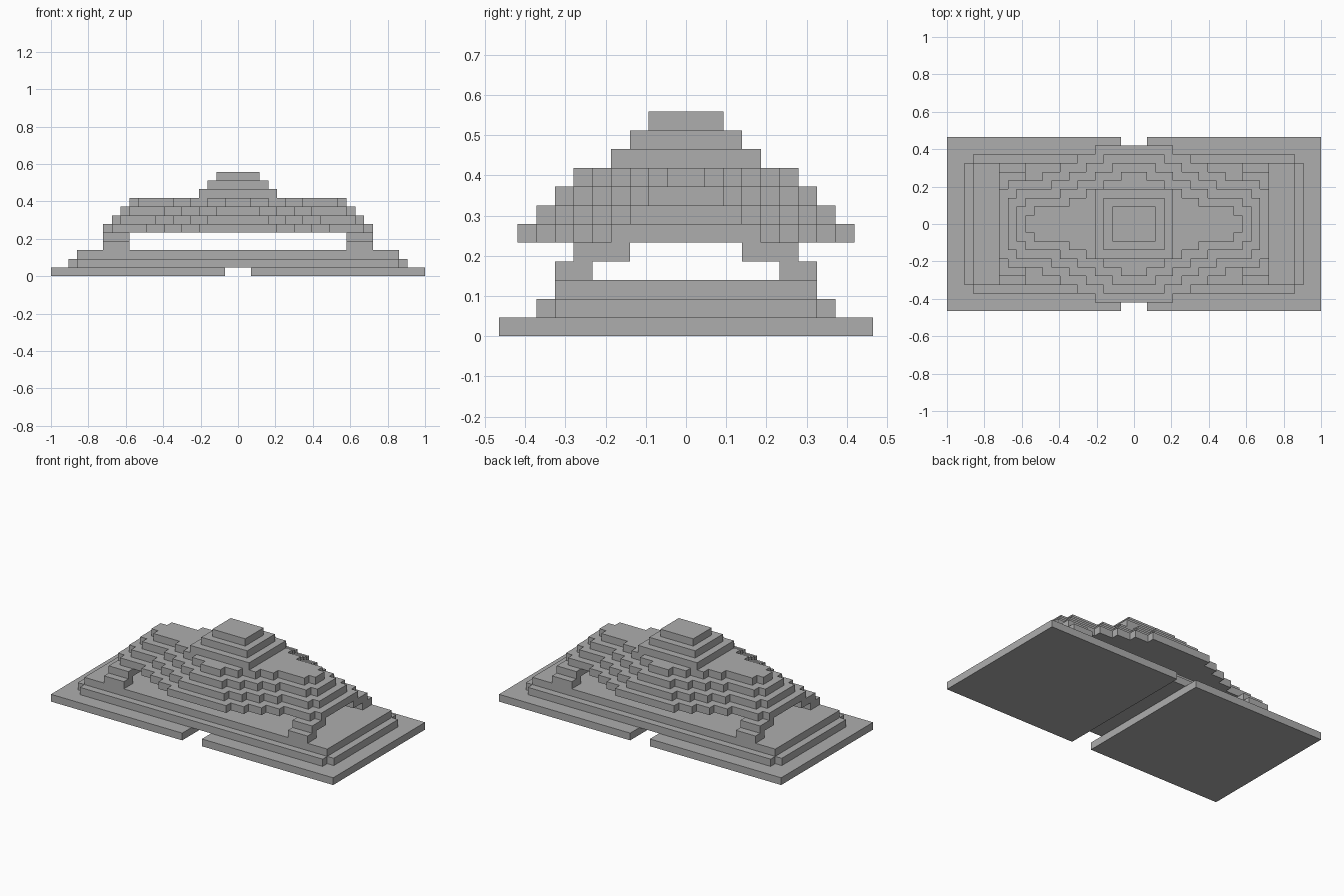
import bpy
import bmesh

cube = bpy.data.objects.get("Cube")
if cube:
    bpy.data.objects.remove(cube, do_unlink=True)

U = 2 / 43  # one block; every layer is one block high

stone = bpy.data.materials.new("grey stone")
stone.use_nodes = True
stone.diffuse_color = (0.42, 0.42, 0.42, 1)
stone.node_tree.nodes["Principled BSDF"].inputs["Base Color"].default_value = (0.42, 0.42, 0.42, 1)


def slab(name, outline, layer):
    """Extrude a counter-clockwise outline (in blocks) one layer up."""
    bm = bmesh.new()
    face = bm.faces.new([bm.verts.new((x * U, y * U, layer * U)) for x, y in outline])
    top = bmesh.ops.extrude_face_region(bm, geom=[face])
    verts = [v for v in top["geom"] if isinstance(v, bmesh.types.BMVert)]
    bmesh.ops.translate(bm, verts=verts, vec=(0, 0, U))
    bmesh.ops.recalc_face_normals(bm, faces=bm.faces)
    mesh = bpy.data.meshes.new(name)
    bm.to_mesh(mesh)
    bm.free()
    mesh.materials.append(stone)
    obj = bpy.data.objects.new(name, mesh)
    bpy.context.collection.objects.link(obj)
    return obj


def rect(x0, x1, y0, y1):
    return [(x0, y0), (x1, y0), (x1, y1), (x0, y1)]


def stepped(steps):
    """Four-way symmetric stair outline from (half width, half depth) steps."""
    quarter = []
    for i, (x, y) in enumerate(steps):
        if i:
            quarter.append((x, steps[i - 1][1]))
        quarter.append((x, y))
    half = quarter + [(-x, y) for x, y in reversed(quarter)]
    return half + [(-x, -y) for x, y in half]


# Split ground slab and the two plinth steps
for side, x0 in (("left", 1.5), ("right", -21.5)):
    slab("ground_slab_" + side, rect(x0, x0 + 20, -10, 10), 0)
slab("lower_plinth", stepped([(19.5, 7), (18.5, 8)]), 1)
slab("upper_plinth", stepped([(18.5, 7)]), 2)

# Corner pillars, leaning inward toward the roof
for sx, side in ((1, "left"), (-1, "right")):
    for sy, end in ((-1, "front"), (1, "back")):
        for layer, near, far, part in ((3, 5, 7, "foot"), (4, 3, 6, "bracket")):
            xs = sorted((sx * 12.5, sx * 15.5))
            ys = sorted((sy * near, sy * far))
            slab(f"{end}_{side}_pillar_{part}", rect(*xs, *ys), layer)

# Roof terraces: each lower one grows by a block in every direction
terrace = [(12.5, 1), (11.5, 2), (7.5, 3), (5.5, 4), (3.5, 5), (1.5, 6)]
for grow in range(4):
    slab(f"roof_terrace_{4 - grow}", stepped([(x + grow, y + grow) for x, y in terrace]), 8 - grow)

# Crown blocks
for i in range(3):
    slab(f"crown_step_{i + 1}", stepped([(4.5 - i, 4 - i)]), 9 + i)
